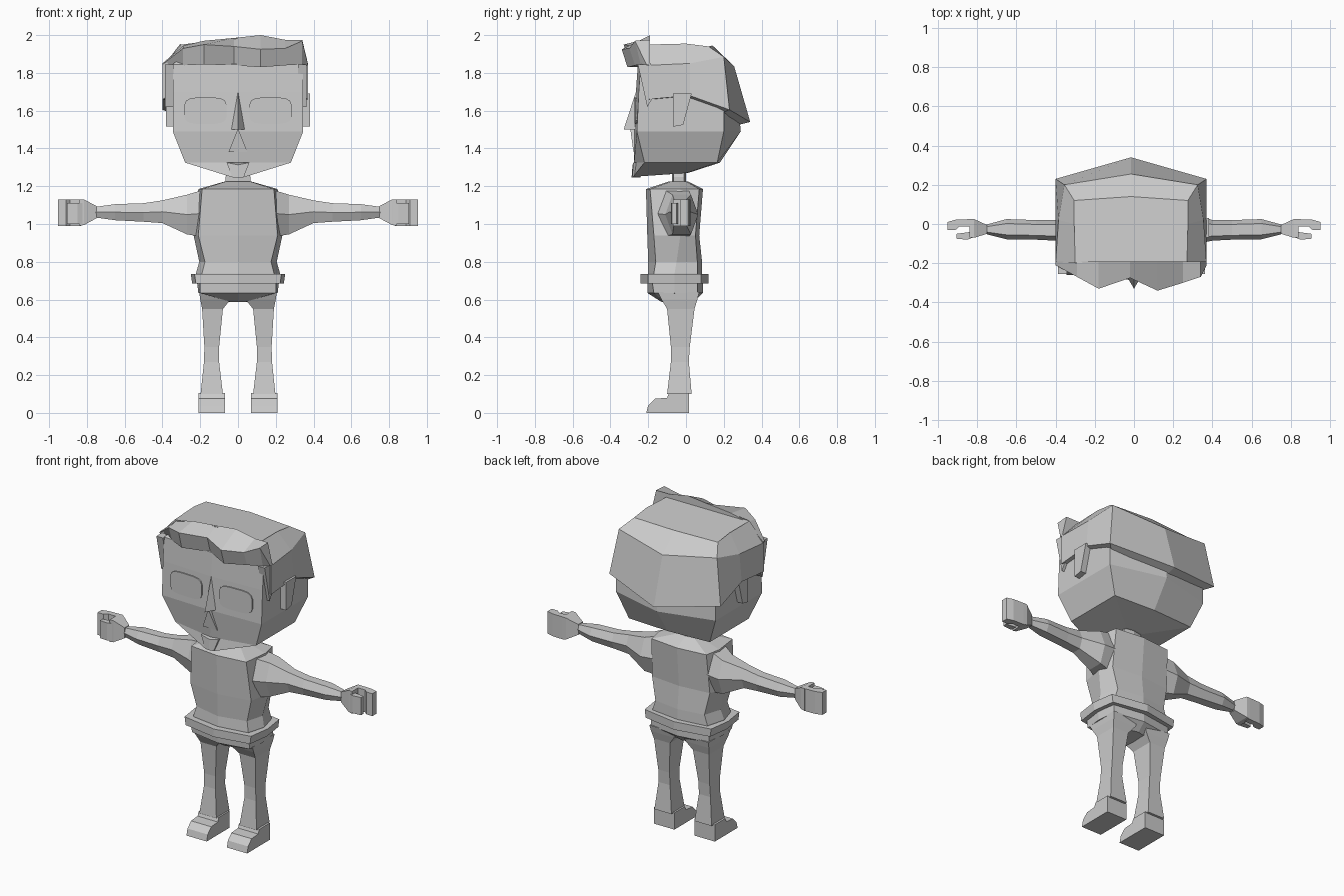
import bpy, bmesh, math

grey = bpy.data.materials.new("plain grey")
grey.diffuse_color = (0.6, 0.6, 0.6, 1)


def make(name, verts, faces):
    me = bpy.data.meshes.new(name)
    bm = bmesh.new()
    vs = [bm.verts.new(v) for v in verts]
    for f in faces:
        bm.faces.new([vs[i] for i in f])
    bmesh.ops.recalc_face_normals(bm, faces=bm.faces)
    bm.to_mesh(me)
    bm.free()
    me.materials.append(grey)
    ob = bpy.data.objects.new(name, me)
    bpy.context.collection.objects.link(ob)
    return ob


def loft(name, rings):
    """Skin a list of equal rings and close both ends."""
    n = len(rings[0])
    faces = [(r * n + i, r * n + (i + 1) % n, (r + 1) * n + (i + 1) % n, (r + 1) * n + i)
             for r in range(len(rings) - 1) for i in range(n)]
    faces += [tuple(range(n)), tuple(range((len(rings) - 1) * n, len(rings) * n))]
    return make(name, [p for r in rings for p in r], faces)


def sym(half, cx=0.0):
    """Ring from front centre to back centre, mirrored in x."""
    return [(x + cx, y, z) for x, y, z in half] + \
           [(cx - x, y, z) for x, y, z in reversed(half[1:-1])]


def level(z, *pts):
    return sym([(x, y, z) for x, y in pts])


# Head
loft("head", [
    sym([(0, -.28, 1.245), (.04, -.28, 1.25), (.06, 0, 1.27), (0, .01, 1.27)]),
    level(1.325, (0, -.275), (.28, -.22), (.28, .165), (0, .18)),
    level(1.49, (0, -.272), (.345, -.26), (.345, .2), (0, .29)),
    level(1.70, (0, -.265), (.345, -.25), (.345, .2), (0, .27)),
    level(1.845, (0, -.255), (.345, -.24), (.33, .17), (0, .2)),
    level(1.92, (0, -.18), (.26, -.17), (.26, .08), (0, .1))])

# Hair cap with a lip tucked into the head
loft("hair_cap", [
    sym(h, -.015) for h in (
        [(0, -.15, 1.86), (.3, -.15, 1.66), (.3, .02, 1.64), (.3, .15, 1.57), (0, .22, 1.51)],
        [(0, -.2, 1.86), (.385, -.2, 1.66), (.385, .02, 1.68), (.385, .23, 1.605), (0, .34, 1.54)],
        [(0, -.2, 1.9), (.385, -.2, 1.84), (.37, .02, 1.85), (.34, .2, 1.885), (0, .255, 1.835)],
        [(0, -.2, 1.985), (.285, -.2, 1.95), (.29, 0, 1.955), (.29, .12, 1.94), (0, .14, 1.945)])])

# Wavy fringe: x, front y, bottom z, front edge z, top z
fringe = [(-.4, -.21, 1.835, 1.845, 1.85), (-.29, -.27, 1.84, 1.93, 1.945),
          (-.18, -.33, 1.845, 1.95, 1.97), (-.02, -.275, 1.84, 1.94, 1.985),
          (.12, -.34, 1.83, 1.925, 2.0), (.25, -.30, 1.84, 1.93, 1.975),
          (.34, -.27, 1.845, 1.97, 1.975), (.37, -.21, 1.835, 1.845, 1.85)]
loft("hair_fringe", [[(x, -.19, b), (x, y + .03, b), (x, y, m), (x, -.19, t)]
                     for x, y, b, m, t in fringe])

# Nose, lip and chin wedges
make("nose", [(0, -.265, 1.7), (-.038, -.265, 1.5), (.038, -.265, 1.5), (0, -.33, 1.5)],
     [(0, 1, 3), (0, 3, 2), (1, 2, 3), (0, 2, 1)])
make("upper_lip", [(0, -.295, 1.505), (-.05, -.278, 1.38), (.05, -.278, 1.38),
                   (0, -.25, 1.505), (-.05, -.25, 1.38), (.05, -.25, 1.38)],
     [(0, 1, 2), (3, 5, 4), (0, 3, 4, 1), (1, 4, 5, 2), (2, 5, 3, 0)])
loft("chin", [[(-w, -.24, z), (w, -.24, z), (w, y, z), (0, y - .004, z + d), (-w, y, z)]
              for w, y, z, d in ((.06, -.279, 1.325, -.012), (.03, -.284, 1.247, 0))])


# Box-like limb section with a ridge along front and back
def hexagon(x, y0, y1, z0, z1):
    d, m = (y1 - y0) * .22, (z0 + z1) / 2
    return [(x, y0 + d, z0), (x, y1 - d, z0), (x, y1, m),
            (x, y1 - d, z1), (x, y0 + d, z1), (x, y0, m)]


def rect(x0, x1, y0, y1, z):
    return [(x0, y0, z), (x1, y0, z), (x1, y1, z), (x0, y1, z)]


def flip(ring, s):
    return [(s * x, y, z) for x, y, z in ring]


for s, side in ((-1, "right"), (1, "left")):
    # Eye plate: rounded rectangle lying on the face
    outline = []
    for k in range(16):
        a = math.radians(22.5 * (k + .5))
        c, e = math.cos(a), math.sin(a)
        outline.append((.172 + .113 * math.copysign(abs(c) ** .5, c),
                        1.60 + .07 * math.copysign(abs(e) ** .5, e)))
    loft(side + "_eye", [flip([(x, y + .03 * x, z) for x, z in outline], s)
                         for y in (-.268, -.275)])

    # Ear and sideburn
    ear = [(-.07, 1.69), (.03, 1.69), (-.015, 1.525), (-.07, 1.515)]
    loft(side + "_ear", [flip([(x, y, z) for y, z in ear], s) for x in (.33, .382)])
    burn = [(-.255, 1.845), (-.18, 1.845), (-.18, 1.66), (-.205, 1.62)]
    loft(side + "_sideburn", [flip([(x - s * .012, y, z) for y, z in burn], s)
                              for x in (.33, .375)])

    # Arm
    arm = [(.17, -.17, .06, .93, 1.185), (.27, -.11, .065, .945, 1.155),
           (.4, -.085, .02, 1.005, 1.125), (.5, -.08, .02, 1.012, 1.11),
           (.65, -.078, .025, 1.02, 1.105), (.76, -.05, -.005, 1.035, 1.09)]
    loft(side + "_arm", [flip(hexagon(*a), s) for a in arm])

    # Hand: flared palm, fingers and thumb with a gap between
    loft(side + "_palm", [flip([(x, y0, z0), (x, y1, z0), (x, y1, z1), (x, y0, z1)], s)
                          for x, y0, y1, z0, z1 in ((.75, -.05, -.005, 1.03, 1.095),
                                                   (.815, -.07, .025, .995, 1.13),
                                                   (.84, -.07, .025, .99, 1.13))])
    fingers = [(.83, .025), (.91, .022), (.952, .01), (.952, -.03),
               (.91, -.03), (.89, -.012), (.83, -.012)]
    loft(side + "_fingers", [flip([(x, y, z) for x, y in fingers], s) for z in (.99, 1.13)])
    thumb = [(.81, -.065), (.85, -.08), (.905, -.075), (.905, -.05), (.83, -.04)]
    loft(side + "_thumb", [flip([(x, y, z) for x, y in thumb], s) for z in (1.0, 1.11)])

    # Leg
    leg = [(.03, .205, -.15, .07, .64), (.04, .2, -.13, .06, .60), (.08, .19, -.1, .045, .55),
           (.1, .178, -.08, .02, .35), (.1, .18, -.08, .015, .27), (.08, .198, -.1, .03, .1)]
    loft(side + "_leg", [flip(rect(*l), s) for l in leg])

    # Shoe
    shoe = [(-.21, 0), (-.2, .04), (-.165, .075), (-.1, .08), (-.09, .105), (.015, .105), (.015, 0)]
    loft(side + "_shoe", [flip([(x, y, z) for y, z in shoe], s) for x in (.07, .21)])

# Shirt and neck
loft("torso", [
    level(.70, (0, -.2), (.19, -.17), (.225, -.06), (.19, .06), (0, .085)),
    level(.74, (0, -.2), (.19, -.17), (.222, -.06), (.19, .06), (0, .085)),
    level(.80, (0, -.2), (.175, -.16), (.205, -.05), (.17, .06), (0, .085)),
    level(.94, (0, -.205), (.21, -.17), (.235, -.03), (.2, .05), (0, .07)),
    level(1.185, (0, -.212), (.19, -.19), (.21, -.03), (.19, .07), (0, .09)),
    level(1.225, (0, -.09), (.065, -.08), (.07, -.035), (.06, 0), (0, .01))])
loft("neck", [level(z, (0, -.075), (w, -.065), (w, -.01), (0, 0))
              for z, w in ((1.2, .065), (1.25, .065), (1.3, .045))])

# Shirt hem
hem = ((0, -.24), (.23, -.2), (.25, -.06), (.23, .08), (0, .12))
loft("hem", [level(.735, *hem), level(.685, *[(x * .97, y) for x, y in hem])])

# Hips
loft("hips", [
    level(.70, (0, -.205), (.2, -.18), (.218, -.06), (.2, .06), (0, .09)),
    level(.635, (0, -.205), (.2, -.17), (.21, -.06), (.2, .06), (0, .09)),
    level(.588, (0, -.13), (.04, -.12), (.05, -.06), (.04, .03), (0, .04))])
